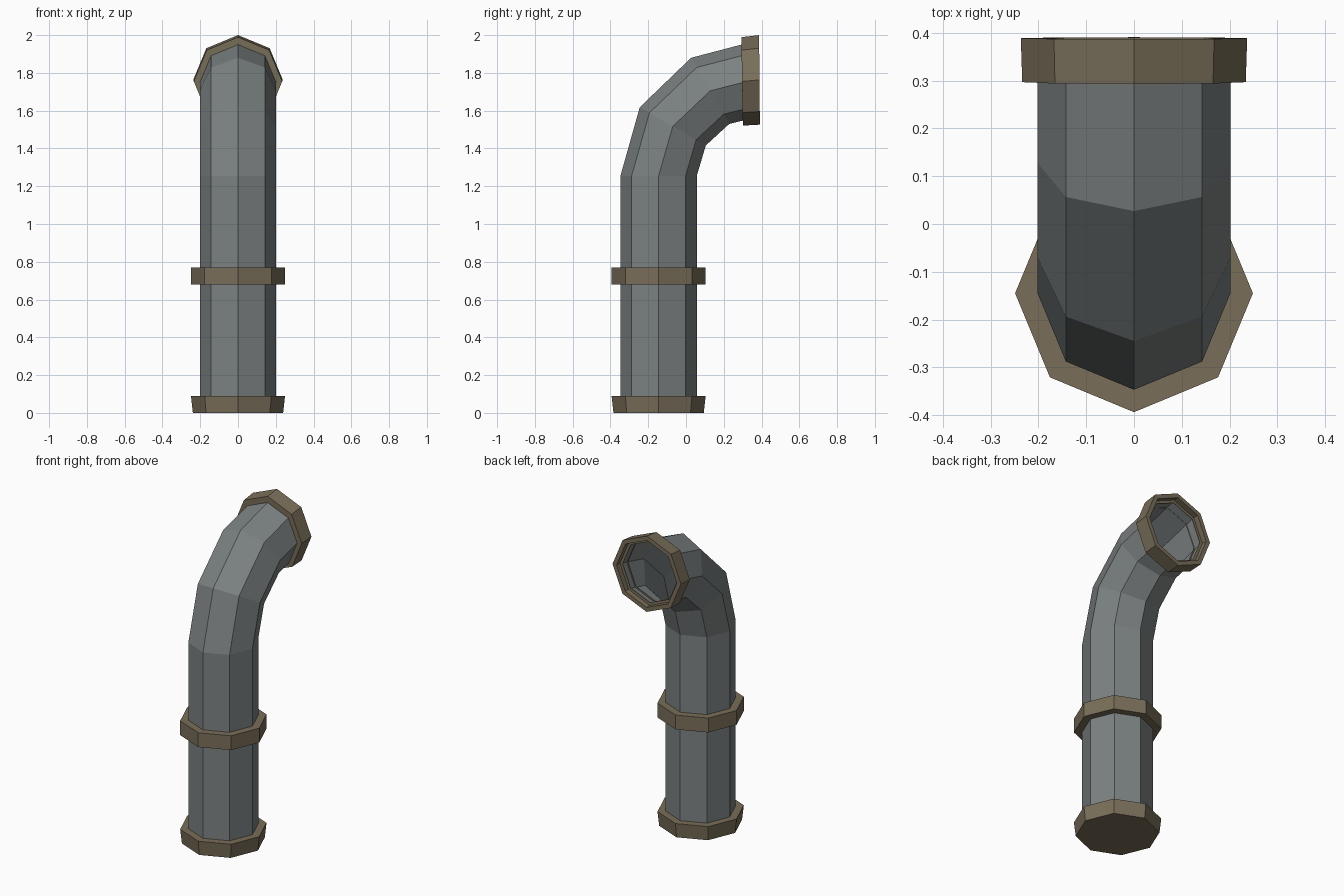
import bpy, bmesh
from math import sin, cos, pi, radians

if "Cube" in bpy.data.objects:
    bpy.data.objects.remove(bpy.data.objects["Cube"])

SIDES = 8


def material(name, rgb):
    m = bpy.data.materials.new(name)
    m.diffuse_color = (*rgb, 1)
    m.use_nodes = True
    m.node_tree.nodes["Principled BSDF"].inputs["Base Color"].default_value = m.diffuse_color
    return m


def sweep(name, stations, mat, cap_start=False):
    """Join octagonal rings given as (y, z, tilt in degrees, radius)."""
    bm = bmesh.new()
    rings = []
    for y, z, tilt, r in stations:
        t = radians(tilt)
        ring = []
        for i in range(SIDES):
            a = 2 * pi * i / SIDES
            d = r * cos(a)
            ring.append(bm.verts.new((r * sin(a), y - d * cos(t), z + d * sin(t))))
        rings.append(ring)
    for lo, hi in zip(rings, rings[1:]):
        for i in range(SIDES):
            j = (i + 1) % SIDES
            bm.faces.new((lo[i], lo[j], hi[j], hi[i]))
    if cap_start:
        bm.faces.new(rings[0])
    bmesh.ops.recalc_face_normals(bm, faces=bm.faces)
    me = bpy.data.meshes.new(name)
    bm.to_mesh(me)
    bm.free()
    me.materials.append(mat)
    ob = bpy.data.objects.new(name, me)
    bpy.context.collection.objects.link(ob)
    return ob


steel = material("steel", (0.20, 0.22, 0.22))
brass = material("brass", (0.19, 0.155, 0.10))
Y = -0.145   # axis of the upright section
R = 0.202    # pipe radius

# Pipe: upright run and three-segment elbow, open at the mouth
sweep("pipe", [(Y, 0.05, 0, R), (Y, 1.255, 0, R), (-0.07, 1.517, 30, R),
               (0.128, 1.705, 60, R), (0.355, 1.763, 89, R)], steel)

# Base flange, closed underneath
sweep("base_flange", [(Y, 0, 0, 0.239), (Y, 0.09, 0, 0.249), (Y, 0.09, 0, R)],
      brass, cap_start=True)

# Middle collar
sweep("middle_collar", [(Y, 0.68, 0, R), (Y, 0.68, 0, 0.249),
                        (Y, 0.77, 0, 0.249), (Y, 0.77, 0, R)], brass)

# Mouth flange with a stepped inner lip
sweep("mouth_flange", [(0.297, 1.753, 89, 0.195), (0.297, 1.755, 89, 0.234),
                       (0.389, 1.763, 89.5, 0.237), (0.389, 1.763, 89.5, 0.209),
                       (0.355, 1.763, 89, 0.209), (0.355, 1.763, 89, 0.19)], brass)

# Lay the upright rings flat: tilt 0 rings lie in the horizontal plane
for ob in bpy.context.collection.objects:
    for p in ob.data.polygons:
        p.use_smooth = False
